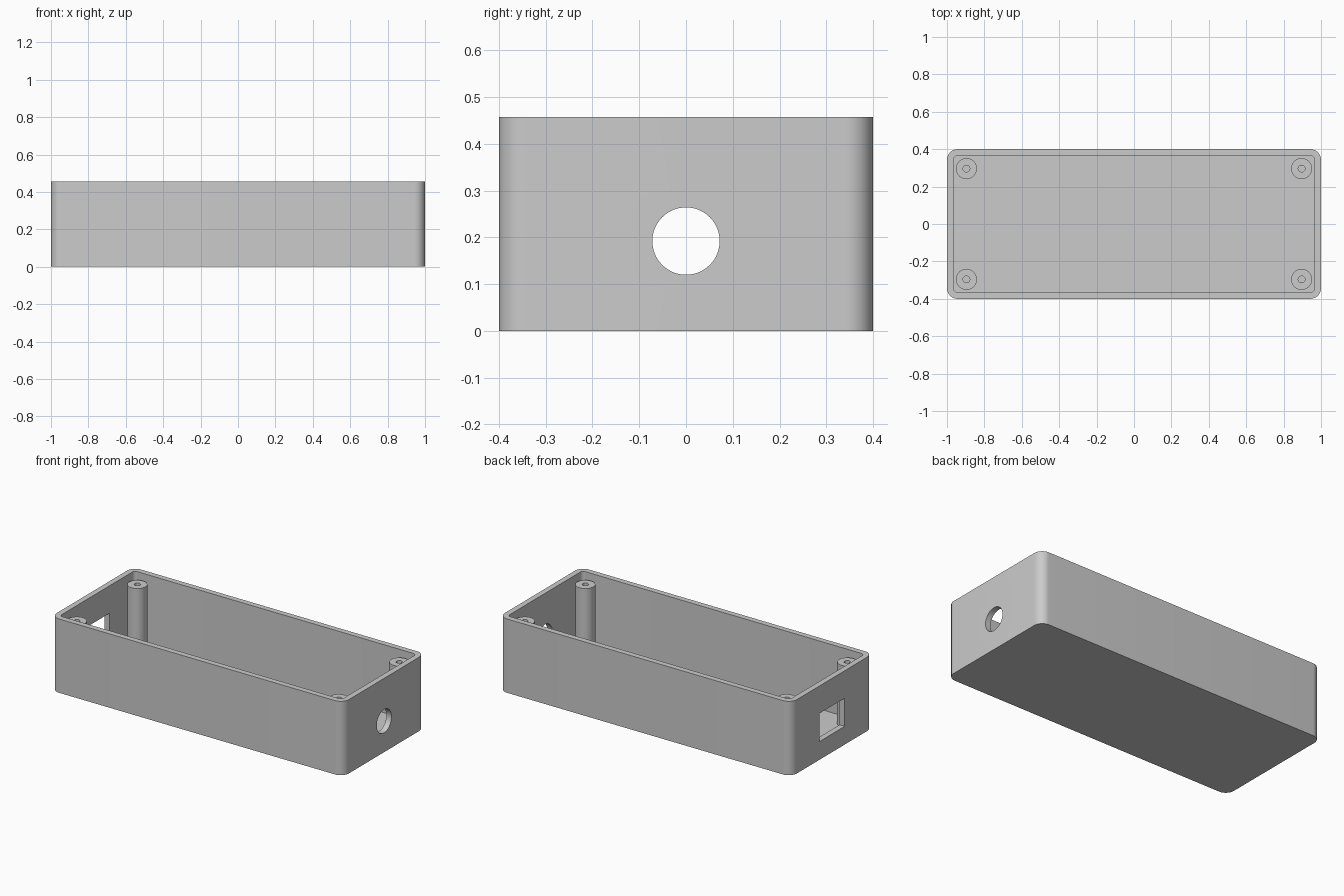
import bpy
import bmesh
from math import cos, sin, pi, radians

LENGTH, WIDTH, HEIGHT = 2.0, 0.8, 0.457
WALL, FLOOR = 0.035, 0.036

cube = bpy.data.objects.get("Cube")
if cube:
    bpy.data.objects.remove(cube, do_unlink=True)

grey = bpy.data.materials.new("plain grey plastic")
grey.use_nodes = True
grey.diffuse_color = (0.6, 0.6, 0.6, 1)
grey.node_tree.nodes["Principled BSDF"].inputs["Base Color"].default_value = (0.6, 0.6, 0.6, 1)


def make_object(name, bm):
    bmesh.ops.recalc_face_normals(bm, faces=bm.faces)
    mesh = bpy.data.meshes.new(name)
    bm.to_mesh(mesh)
    bm.free()
    mesh.materials.append(grey)
    obj = bpy.data.objects.new(name, mesh)
    bpy.context.collection.objects.link(obj)
    return obj


def activate(obj):
    bpy.ops.object.select_all(action='DESELECT')
    obj.select_set(True)
    bpy.context.view_layer.objects.active = obj


def rounded_block(name, length, width, radius, bottom, top, steps=12):
    """Upright block with rounded vertical corners."""
    bm = bmesh.new()
    ring = []
    for corner, (sx, sy) in enumerate([(1, 1), (-1, 1), (-1, -1), (1, -1)]):
        for i in range(steps + 1):
            a = (corner + i / steps) * pi / 2
            ring.append(bm.verts.new((sx * (length / 2 - radius) + radius * cos(a),
                                      sy * (width / 2 - radius) + radius * sin(a), bottom)))
    face = bm.faces.new(ring)
    extruded = bmesh.ops.extrude_face_region(bm, geom=[face])["geom"]
    bmesh.ops.translate(bm, vec=(0, 0, top - bottom),
                        verts=[v for v in extruded if isinstance(v, bmesh.types.BMVert)])
    return make_object(name, bm)


def end_cutter(name, outline, x):
    """Short prism along x, for piercing an end wall."""
    bm = bmesh.new()
    near = [bm.verts.new((x - 0.1, y, z)) for y, z in outline]
    far = [bm.verts.new((x + 0.1, y, z)) for y, z in outline]
    bm.faces.new(near)
    bm.faces.new(far)
    for i in range(len(outline)):
        j = (i + 1) % len(outline)
        bm.faces.new((near[i], near[j], far[j], far[i]))
    return make_object(name, bm)


def cut(target, cutter):
    activate(target)
    mod = target.modifiers.new("cut", 'BOOLEAN')
    mod.operation = 'DIFFERENCE'
    mod.solver = 'EXACT'
    mod.object = cutter
    bpy.ops.object.modifier_apply(modifier=mod.name)
    bpy.data.objects.remove(cutter, do_unlink=True)


# Open tray with a round cable hole on one end and a rectangular port on the other
tray = rounded_block("enclosure_tray", LENGTH, WIDTH, 0.057, 0, HEIGHT)
cut(tray, rounded_block("cavity_cutter", LENGTH - 2 * WALL, WIDTH - 2 * WALL, 0.022, FLOOR, HEIGHT + 0.1))
circle = [(0.072 * cos(i * pi / 32), 0.192 + 0.072 * sin(i * pi / 32)) for i in range(64)]
cut(tray, end_cutter("round_hole_cutter", circle, LENGTH / 2))
port = [(-0.123, 0.113), (0.123, 0.113), (0.123, 0.287), (-0.123, 0.287)]
cut(tray, end_cutter("port_cutter", port, -LENGTH / 2))
activate(tray)
bpy.ops.object.shade_smooth_by_angle(angle=radians(30))


# Screw posts with a blind pilot hole, one near each corner
def screw_post(name, x, y):
    profile = [(0.056, FLOOR), (0.056, 0.418), (0.018, 0.418), (0.018, FLOOR)]
    bm = bmesh.new()
    sides = 48
    rings = [[bm.verts.new((x + r * cos(2 * pi * i / sides), y + r * sin(2 * pi * i / sides), z))
              for i in range(sides)] for r, z in profile]
    for lower, upper in zip(rings, rings[1:]):
        for i in range(sides):
            j = (i + 1) % sides
            bm.faces.new((lower[i], lower[j], upper[j], upper[i]))
    post = make_object(name, bm)
    activate(post)
    bpy.ops.object.shade_smooth_by_angle(angle=radians(30))


for side, sx in (("left", 1), ("right", -1)):
    for end, sy in (("front", -1), ("back", 1)):
        screw_post(f"screw_post_{end}_{side}", sx * 0.896, sy * 0.296)
